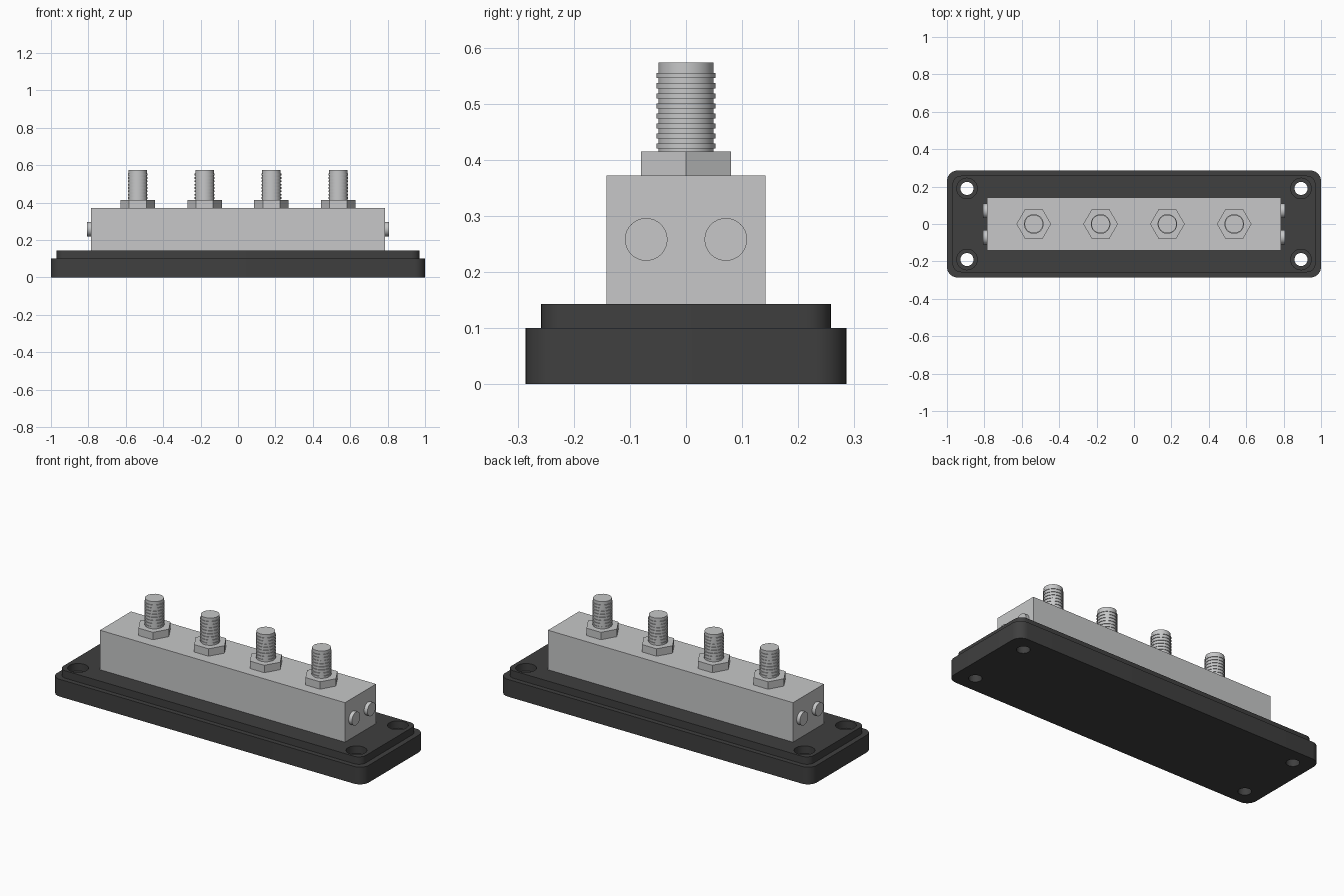
import bpy, bmesh, math
from mathutils import Matrix

if "Cube" in bpy.data.objects:
    bpy.data.objects.remove(bpy.data.objects["Cube"])


def material(name, rgb):
    m = bpy.data.materials.new(name)
    m.diffuse_color = (*rgb, 1)
    m.use_nodes = True
    m.node_tree.nodes["Principled BSDF"].inputs["Base Color"].default_value = m.diffuse_color
    return m


BLACK = material("black plastic", (0.05, 0.05, 0.05))
METAL = material("plated metal", (0.57, 0.575, 0.58))


def finish(name, bm, mat, smooth=True):
    bmesh.ops.recalc_face_normals(bm, faces=bm.faces)
    me = bpy.data.meshes.new(name)
    bm.to_mesh(me)
    bm.free()
    me.materials.append(mat)
    ob = bpy.data.objects.new(name, me)
    bpy.context.collection.objects.link(ob)
    if smooth:
        shade(ob)
    return ob


def shade(ob):
    bpy.ops.object.select_all(action='DESELECT')
    ob.select_set(True)
    bpy.context.view_layer.objects.active = ob
    bpy.ops.object.shade_smooth_by_angle(angle=math.radians(30))


def lathe(name, profile, sides, location, mat, smooth=True, tilt=None):
    """Closed solid turned around z from (radius, height) points."""
    bm = bmesh.new()
    rings = [[bm.verts.new((r * math.cos(math.tau * i / sides),
                            r * math.sin(math.tau * i / sides), z))
              for i in range(sides)] for r, z in profile]
    for a, b in zip(rings, rings[1:]):
        for i in range(sides):
            j = (i + 1) % sides
            bm.faces.new((a[i], a[j], b[j], b[i]))
    bm.faces.new(rings[0][::-1])
    bm.faces.new(rings[-1])
    if tilt:
        bm.transform(tilt)
    ob = finish(name, bm, mat, smooth)
    ob.location = location
    return ob


def rounded_plate(name, hx, hy, z0, z1, radius, hole_radius):
    """Rounded rectangle slab with a screw hole in each corner."""
    bm = bmesh.new()
    pts = []
    for sx, sy, start in ((1, 1, 0), (-1, 1, 90), (-1, -1, 180), (1, -1, 270)):
        for k in range(9):
            a = math.radians(start + k * 90 / 8)
            pts.append(bm.verts.new((sx * (hx - radius) + radius * math.cos(a),
                                     sy * (hy - radius) + radius * math.sin(a), z0)))
    face = bm.faces.new(pts)
    ext = bmesh.ops.extrude_face_region(bm, geom=[face], use_keep_orig=True)
    for v in ext["geom"]:
        if isinstance(v, bmesh.types.BMVert):
            v.co.z = z1
    plate = finish(name, bm, BLACK, False)
    # cut the corner holes
    cutters = bmesh.new()
    for x in (-0.893, 0.893):
        for y in (-0.19, 0.19):
            bmesh.ops.create_cone(cutters, cap_ends=True, segments=32,
                                  radius1=hole_radius, radius2=hole_radius, depth=1,
                                  matrix=Matrix.Translation((x, y, 0)))
    cutter = finish("hole_cutter", cutters, BLACK, False)
    cutter.hide_render = True
    mod = plate.modifiers.new("holes", 'BOOLEAN')
    mod.operation = 'DIFFERENCE'
    mod.solver = 'EXACT'
    mod.object = cutter
    bpy.context.view_layer.objects.active = plate
    bpy.ops.object.modifier_apply(modifier=mod.name)
    bpy.data.objects.remove(cutter)
    shade(plate)


# Stepped base; the wider upper holes form the screw head recesses
rounded_plate("base_lower", 1.0, 0.286, 0.0, 0.1, 0.057, 0.035)
rounded_plate("base_upper", 0.97, 0.258, 0.1, 0.143, 0.045, 0.055)

# Conductor bar
bm = bmesh.new()
bmesh.ops.create_cube(bm, size=1, matrix=Matrix.Translation((0, 0, 0.2575))
                      @ Matrix.Diagonal((1.572, 0.284, 0.229, 1)))
finish("bus_bar", bm, METAL, False)

# Thread profile: square ridges up the stud
R, RIDGE = 0.0493, 0.0527
stud = [(R, 0.372)]
for i in range(8):
    z = 0.4245 + i * 0.0179
    stud += [(R, z - 0.0045), (RIDGE, z - 0.0045), (RIDGE, z + 0.0045), (R, z + 0.0045)]
stud.append((R, 0.573))

# Four terminal studs with hex nuts
for n in range(4):
    x = -0.536 + n * 0.3573
    lathe(f"nut_{n + 1}", [(0.0925, 0.371), (0.0925, 0.415)], 6, (x, 0, 0), METAL, False)
    lathe(f"threaded_stud_{n + 1}", stud, 24, (x, 0, 0), METAL)

# Two small side screws on each end
for side, label in ((-1, "left"), (1, "right")):
    for y in (-0.071, 0.071):
        lathe(f"end_screw_{label}", [(0.038, 0), (0.038, 0.027)], 32,
              (side * 0.78, y, 0.258), METAL,
              tilt=Matrix.Rotation(side * math.pi / 2, 4, 'Y'))
